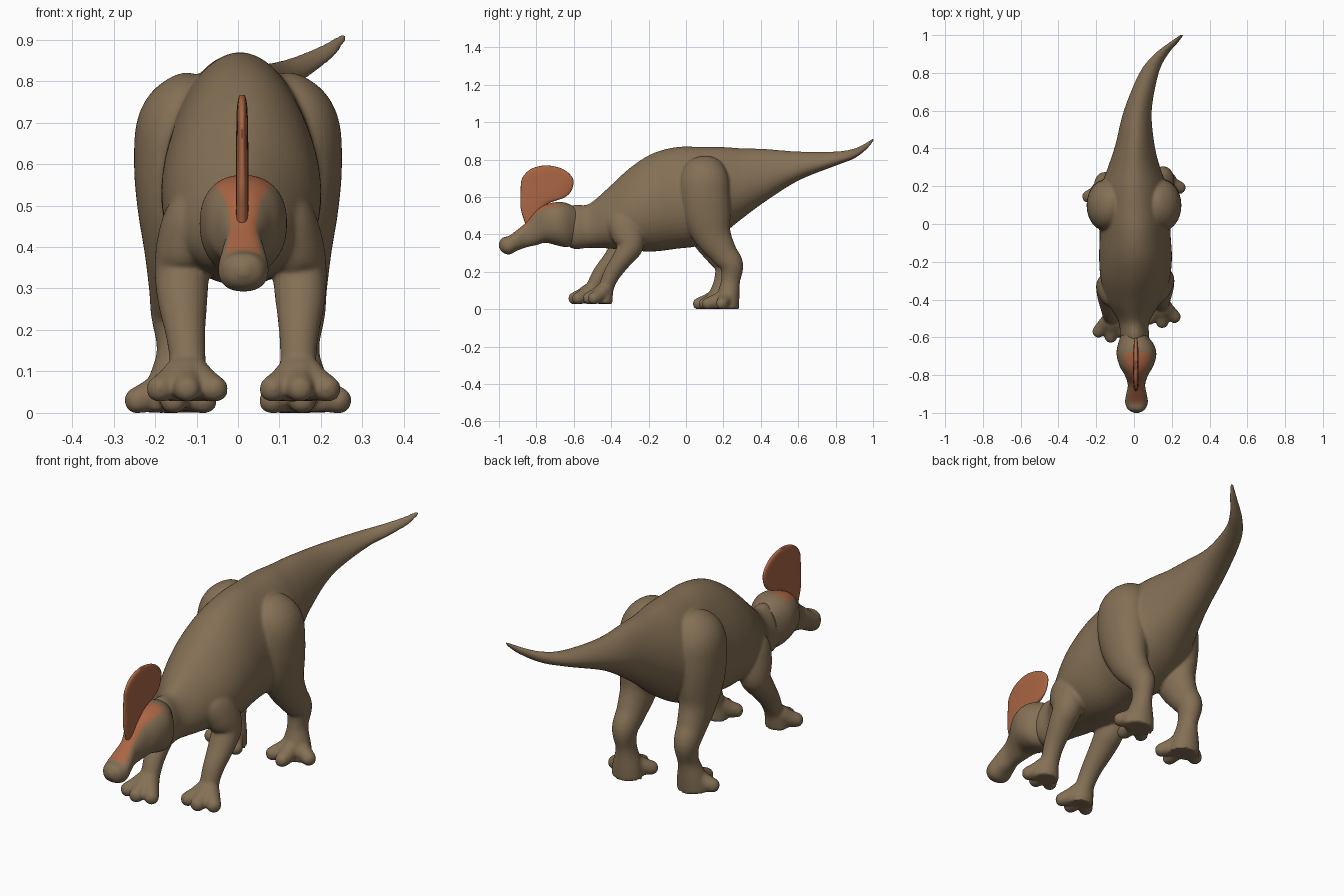
import bpy, bmesh, math
from mathutils import Vector

cube = bpy.data.objects.get("Cube")
if cube:
    bpy.data.objects.remove(cube, do_unlink=True)


def material(name, rgb):
    mat = bpy.data.materials.new(name)
    mat.use_nodes = True
    colour = (*rgb, 1)
    mat.diffuse_color = colour
    mat.node_tree.nodes["Principled BSDF"].inputs["Base Color"].default_value = colour
    return mat


SKIN = material("brown skin", (0.23, 0.16, 0.09))
ORANGE = material("orange crest", (0.4, 0.13, 0.057))
SIDE = Vector((1, 0, 0))


def smooth_rows(rows, steps):
    """Catmull-Rom interpolation of rows of numbers."""
    rows = [Vector(r) for r in rows]
    padded = [rows[0]] + rows + [rows[-1]]
    out = []
    for a, b, c, d in zip(padded, padded[1:], padded[2:], padded[3:]):
        for i in range(steps):
            t = i / steps
            out.append(b + (c - a) * (t / 2) + (a * 2 - b * 5 + c * 4 - d) * (t * t / 2)
                       + (b * 3 - a - c * 3 + d) * (t ** 3 / 2))
    return out + [rows[-1]]


def power(value, exponent):
    return math.copysign(abs(value) ** exponent, value)


def loft(name, rows, mats, up=None, seg=32, steps=5, pear=0, square=1, floor=0, rule=None):
    """Skin of oval rings; each row is x, y, z, half width, half depth."""
    rings = smooth_rows(rows, steps)
    bm = bmesh.new()
    loops = []
    for i, ring in enumerate(rings):
        centre = Vector(ring[:3])
        ahead = Vector(rings[min(i + 1, len(rings) - 1)][:3])
        tangent = (ahead - Vector(rings[max(i - 1, 0)][:3])).normalized()
        if up:
            side, top = SIDE, Vector(up)
        else:
            side = (SIDE - tangent * SIDE.dot(tangent)).normalized()
            top = side.cross(tangent)
        loop = []
        for k in range(seg):
            a = math.tau * k / seg
            s, c = power(math.sin(a), square), power(math.cos(a), square)
            p = centre + side * (c * (1 - pear * s) * max(ring[3], 0.002))
            p += top * (s * max(ring[4], 0.002))
            p.z = max(p.z, floor)
            loop.append(bm.verts.new(p))
        loops.append(loop)
    for low, high in zip(loops, loops[1:]):
        for k in range(seg):
            n = (k + 1) % seg
            face = bm.faces.new((low[k], low[n], high[n], high[k]))
            if rule and rule((k + 0.5) / seg, face.calc_center_median()):
                face.material_index = 1
    bm.faces.new(loops[0])
    bm.faces.new(loops[-1])
    bmesh.ops.recalc_face_normals(bm, faces=bm.faces)
    mesh = bpy.data.meshes.new(name)
    bm.to_mesh(mesh)
    bm.free()
    for mat in mats:
        mesh.materials.append(mat)
    obj = bpy.data.objects.new(name, mesh)
    bpy.context.collection.objects.link(obj)
    bpy.ops.object.select_all(action="DESELECT")
    obj.select_set(True)
    bpy.context.view_layer.objects.active = obj
    bpy.ops.object.shade_smooth_by_angle(angle=math.radians(50))
    return obj


def fuse(parts):
    """Join parts into the first one and melt the seams into one soft surface."""
    for part in parts:
        part.select_set(True)
    bpy.context.view_layer.objects.active = parts[0]
    bpy.ops.object.join()
    remesh = parts[0].modifiers.new("melt", "REMESH")
    remesh.mode = "VOXEL"
    remesh.voxel_size = 0.007
    remesh.use_smooth_shade = True
    soften = parts[0].modifiers.new("soften", "SMOOTH")
    soften.factor = 0.5
    soften.iterations = 9


# Neck, trunk and curving tail
body = loft("body_and_legs", [
    (.005, -.66, .44, .05, .08), (.003, -.6, .44, .075, .118), (0, -.52, .445, .08, .117),
    (0, -.42, .485, .135, .16), (.006, -.3, .535, .178, .22), (.008, -.18, .57, .19, .262),
    (.006, -.05, .595, .185, .272), (.003, .08, .605, .188, .263), (0, .2, .637, .17, .23),
    (0, .3, .672, .136, .188), (.005, .42, .715, .102, .142), (.02, .6, .765, .073, .078),
    (.08, .8, .805, .051, .038), (.145, .9, .833, .037, .027),
    (.215, .965, .873, .023, .019), (.257, 1.004, .91, .01, .009),
], [SKIN], up=(0, 0, 1), seg=48, pear=0.18)


# Head with an orange band along the top of the face
def face_band(turn, centre):
    return 0.135 < turn < 0.365 and -0.945 < centre.y < -0.68


loft("head", [
    (.013, -1, .343, .012, .012), (.013, -.982, .343, .044, .038), (.013, -.945, .343, .06, .05),
    (.013, -.9, .37, .054, .056), (.013, -.85, .4, .046, .068), (.013, -.8, .435, .062, .092),
    (.013, -.75, .457, .09, .102), (.013, -.69, .457, .105, .116), (.01, -.64, .45, .096, .118),
    (0, -.59, .445, .07, .1),
], [SKIN, ORANGE], up=(0, 0, 1), seg=50, square=0.88, rule=face_band)

# Thin upright crest leaning backwards over the head
loft("crest", [
    (.01, -.81, .43, .015, .04), (.01, -.82, .52, .015, .06), (.01, -.81, .565, .015, .075),
    (.01, -.768, .597, .015, .118), (.01, -.748, .635, .015, .136), (.01, -.741, .69, .014, .139),
    (.01, -.742, .73, .013, .112), (.01, -.745, .755, .01, .072), (.01, -.748, .767, .006, .025),
], [ORANGE], up=(0, 1, 0), square=0.75)

# Limb and toe layouts for the left side
ARM = [
    (.08, -.34, .53, .03, .04), (.115, -.335, .48, .062, .088), (.138, -.315, .41, .067, .088),
    (.148, -.298, .34, .066, .072), (.15, -.34, .27, .06, .055), (.147, -.395, .19, .048, .046),
    (.145, -.425, .12, .044, .041), (.148, -.437, .07, .052, .046), (.15, -.44, .028, .056, .048),
]
LEG = [
    (.08, .1, .79, .03, .05), (.11, .1, .765, .07, .1), (.145, .098, .7, .096, .13),
    (.154, .1, .6, .097, .134), (.152, .115, .49, .09, .126), (.151, .145, .39, .075, .1),
    (.152, .2, .3, .063, .075), (.154, .244, .235, .056, .063), (.152, .238, .15, .044, .051),
    (.155, .226, .07, .064, .06), (.157, .222, 0, .074, .062),
]
HAND_TOES = [(.08, -.505), (.15, -.527), (.22, -.497)]
FOOT_TOES = [(.08, .145), (.155, .112), (.248, .19)]


def limb(rows, toes, floor, base, sign, shift, inward):
    """One limb with three toes; the shift grows towards the ground."""
    def place(row):
        drop = max(0, 1 - row[2] / 0.6)
        return (sign * (row[0] - inward * drop), row[1] + shift * drop, *row[2:])

    parts = [loft("leg", [place(r) for r in rows], [SKIN], floor=floor, seg=28)]
    bx, by, bz = base
    for tx, ty in toes:
        def along(t, z, radius):
            return place((bx + (tx - bx) * t, by + (ty - by) * t, z, radius, radius))
        parts.append(loft("toe", [
            along(-.1, bz, .022), along(.15, bz - .02, .04), along(.55, floor + .045, .038),
            along(.9, floor + .031, .034), along(1.13, floor + .026, .027),
            along(1.24, floor + .024, .01),
        ], [SKIN], floor=floor, seg=20))
    return parts


skin_parts = [body]
for sign in (1, -1):
    right = sign < 0
    skin_parts += limb(ARM, HAND_TOES, 0.028, (.148, -.43, .12), sign,
                       -0.085 * right, 0.03 * right)
    skin_parts += limb(LEG, FOOT_TOES, 0, (.155, .225, .09), sign, -0.05 * right, 0)
fuse(skin_parts)
